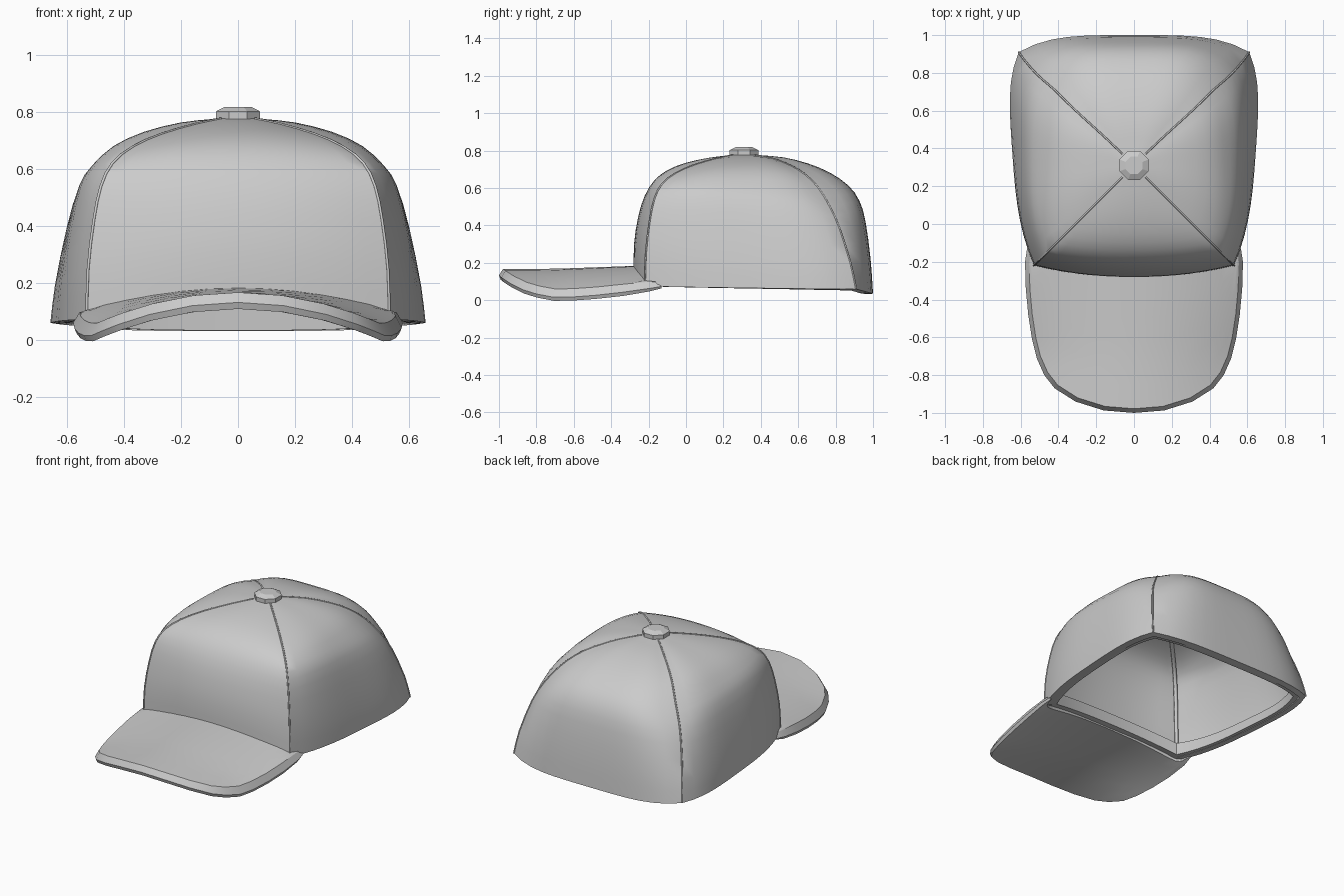
import bpy, bmesh, math
from mathutils import Vector as V

if "Cube" in bpy.data.objects:
    bpy.data.objects.remove(bpy.data.objects["Cube"])

CY = 0.31  # crown centre in y


def finish(name, bm, angle=30, thickness=0):
    bmesh.ops.remove_doubles(bm, verts=bm.verts, dist=1e-4)
    bmesh.ops.dissolve_degenerate(bm, dist=1e-5, edges=bm.edges)
    bmesh.ops.recalc_face_normals(bm, faces=bm.faces)
    me = bpy.data.meshes.new(name)
    bm.to_mesh(me)
    bm.free()
    ob = bpy.data.objects.new(name, me)
    bpy.context.collection.objects.link(ob)
    bpy.ops.object.select_all(action='DESELECT')
    ob.select_set(True)
    bpy.context.view_layer.objects.active = ob
    if thickness:
        m = ob.modifiers.new("thickness", 'SOLIDIFY')
        m.thickness, m.offset = thickness, -1
        bpy.ops.object.modifier_apply(modifier=m.name)
    bpy.ops.object.shade_smooth_by_angle(angle=math.radians(angle))
    return ob


def skin(bm, rows):
    vs = [[bm.verts.new(p) for p in r] for r in rows]
    for a, b in zip(vs, vs[1:]):
        for i in range(len(a) - 1):
            bm.faces.new((a[i], a[i + 1], b[i + 1], b[i]))
    return vs


def refine(pts):
    """Insert a rounded midpoint between each pair of profile points."""
    q = [2 * pts[0] - pts[1]] + pts + [2 * pts[-1] - pts[-2]]
    out = []
    for i in range(1, len(pts)):
        out += [q[i], (9 * (q[i] + q[i + 1]) - q[i - 1] - q[i + 2]) / 16]
    return out + [pts[-1]]


# Crown profiles, from the button down to the rim
front_seam = refine([V((x, CY - x, z)) for x, z in (
    (.06, .776), (.15, .757), (.27, .722), (.37, .677), (.44, .62),
    (.48, .54), (.505, .42), (.525, .25), (.53, .075))])
back_seam = refine([V((x, CY + y, z)) for x, y, z in (
    (.06, .06, .776), (.16, .155, .757), (.27, .255, .717), (.35, .33, .67), (.42, .40, .60),
    (.49, .46, .50), (.54, .51, .39), (.59, .57, .2), (.61, .6, .06))])
front_mid = refine([V((0, y, z)) for y, z in (
    (.24, .776), (.13, .763), (0, .735), (-.1, .695), (-.17, .64),
    (-.22, .56), (-.255, .45), (-.278, .3), (-.28, .135))])
side_mid = refine([V((x, 0, z)) for x, z in (
    (.08, .776), (.2, .763), (.33, .73), (.435, .68), (.51, .61),
    (.557, .54), (.595, .4), (.63, .2), (.642, .065))])
for p, a, b in zip(side_mid, front_seam, back_seam):
    p.y = (a.y + b.y) / 2
back_mid = refine([V((0, y, z)) for y, z in (
    (.39, .776), (.52, .764), (.65, .732), (.77, .682), (.87, .612),
    (.928, .53), (.96, .42), (.987, .22), (1.0, .035))])


def mirror(pts):
    return [V((-p.x, p.y, p.z)) for p in pts]


def panel(bm, seam_a, mid, seam_b, pow_a, pow_b, n=14):
    """Bulging panel between two seams; returns its rim and a row above it."""
    rows = [[V((0, CY, .785))] * (n + 1)]
    for a, m, b in zip(seam_a, mid, seam_b):
        us = [2 * i / n - 1 for i in range(n + 1)]
        rows.append([a.lerp(b, (u + 1) / 2)
                     + (m - (a + b) / 2) * (1 - abs(u) ** (pow_a if u < 0 else pow_b))
                     for u in us])
    skin(bm, rows)
    return rows[-1], rows[-2]


# Crown: four bulging panels
bm = bmesh.new()
fl, bl = mirror(front_seam), mirror(back_seam)
rims = [panel(bm, fl, front_mid, front_seam, 2.2, 2.2),
        panel(bm, front_seam, side_mid, back_seam, 2.8, 4),
        panel(bm, back_seam, back_mid, bl, 4, 4),
        panel(bm, bl, mirror(side_mid), fl, 4, 2.8)]
finish("crown", bm, 32, .04)

# Sweatband: thin strip inside the rim
bm = bmesh.new()
for low, high in rims:
    def band(s, t):
        return [V((p.x * s, .36 + (p.y - .36) * s, p.z)) for p in
                (a.lerp(b, t) for a, b in zip(low, high))]
    loop = [band(.96, 0), band(.905, 0), band(.905, .9), band(.96, .9)]
    skin(bm, loop + loop[:1])
finish("sweatband", bm, 40)


# Seams: thin ridges along the panel joins, outside and inside
def seam(name, pts, radius):
    cu = bpy.data.curves.new(name, 'CURVE')
    cu.dimensions = '3D'
    cu.bevel_depth, cu.bevel_resolution, cu.use_fill_caps = radius, 1, True
    sp = cu.splines.new('POLY')
    sp.points.add(len(pts) - 1)
    for q, p in zip(sp.points, pts):
        q.co = (*p, 1)
    bpy.context.collection.objects.link(bpy.data.objects.new(name, cu))


for name, pts in (("front_right", front_seam), ("front_left", fl),
                  ("back_right", back_seam), ("back_left", bl)):
    seam("seam_" + name, pts, .005)
    seam("inner_seam_" + name,
         [V((p.x * .925, CY + (p.y - CY) * .925, p.z * .945)) for p in pts[:-1]], .012)

# Button: bevelled octagon
bm = bmesh.new()
rows = []
for r, z in ((0, .77), (.083, .77), (.083, .802), (.05, .818), (0, .818)):
    rows.append([V((r * math.cos(a), CY + r * math.sin(a), z))
                 for a in (math.pi / 8 + k * math.pi / 4 for k in range(9))])
skin(bm, rows)
finish("button", bm, 20)

# Brim: arched slab lofted from the crown front to the outline
outer = [(.566, -.13), (.577, -.2), (.573, -.34), (.56, -.48), (.54, -.61), (.515, -.71),
         (.475, -.8), (.42, -.87), (.31, -.94), (.16, -.987), (0, -1.0)]
inner = [(.55, -.13), (.548, -.14), (.543, -.16), (.535, -.19), (.51, -.21), (.46, -.22),
         (.39, -.23), (.3, -.24), (.2, -.25), (.1, -.258), (0, -.26)]
outer += [(-x, y) for x, y in outer[-2::-1]]
inner += [(-x, y) for x, y in inner[-2::-1]]


def brim_point(x, y, drop):
    t = min(1, max(0, (-y - .15) / .55))
    f = min(1, max(0, (-y - .1) / .14)) if abs(x) > .5 else 1  # tapered side tips
    return V((x, y, .188 - .02 * t - (.25 + .19 * t) * x * x
              - .02 * (1 - f) - drop * (.4 + .6 * f)))


bm = bmesh.new()
rows = []
for (ix, iy), (ox, oy) in zip(inner, outer):
    def inset(s):
        return ox * s, -.42 + (oy + .42) * (s if oy < -.42 else 1)
    tx, ty = inset(.962)
    bx, by = inset(.985)
    steps = [k / 6 for k in range(7)]
    top = [brim_point(ix + (tx - ix) * s, iy + (ty - iy) * s, 0) for s in steps]
    low = [brim_point(ix + (bx - ix) * s, iy + (by - iy) * s, .058) for s in steps]
    rows.append(top + [brim_point(ox, oy, .035)] + low[::-1] + top[:1])
vs = skin(bm, rows)
for end in (vs[0], vs[-1]):
    bm.faces.new(end[:-1])
finish("brim", bm, 35)
